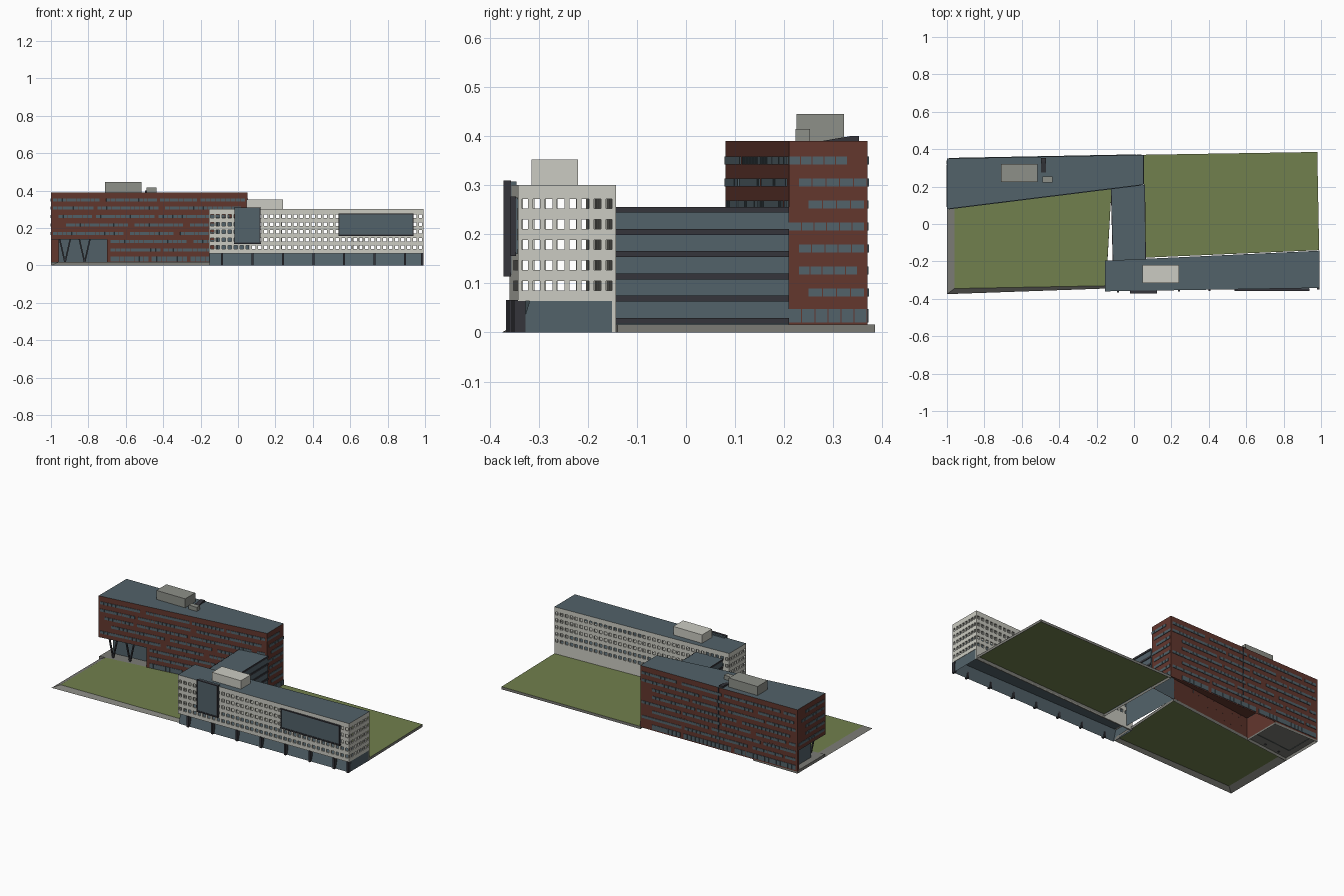
import bpy, bmesh, random
from mathutils import Vector

if "Cube" in bpy.data.objects:
    bpy.data.objects.remove(bpy.data.objects["Cube"])

random.seed(4)
UP = Vector((0, 0, 1))


def material(name, r, g, b):
    m = bpy.data.materials.new(name)
    m.diffuse_color = (r, g, b, 1)
    m.use_nodes = True
    m.node_tree.nodes["Principled BSDF"].inputs["Base Color"].default_value = m.diffuse_color
    return m


SLATE = material("slate glass", 0.085, 0.122, 0.143)
WHITE = material("pale plaster", 0.60, 0.60, 0.54)
BRICK = material("red brick", 0.125, 0.038, 0.027)
GRASS = material("lawn green", 0.165, 0.215, 0.075)
DARK = material("dark metal", 0.035, 0.036, 0.044)
STONE = material("grey concrete", 0.20, 0.20, 0.18)
GREY = material("roof plant grey", 0.27, 0.28, 0.25)


def finish(name, bm, *mats):
    me = bpy.data.meshes.new(name)
    bm.to_mesh(me)
    bm.free()
    for m in mats:
        me.materials.append(m)
    ob = bpy.data.objects.new(name, me)
    bpy.context.collection.objects.link(ob)
    return ob


def prism(name, poly, z0, z1, mat, top_mat=None, top=None, bottom=False):
    """Walls and roof over a counter-clockwise footprint, underside usually open."""
    bm = bmesh.new()
    lo = [bm.verts.new((x, y, z0)) for x, y in poly]
    hi = [bm.verts.new((x, y, z1)) for x, y in (top or poly)]
    n = len(poly)
    for i in range(n):
        j = (i + 1) % n
        bm.faces.new((lo[i], lo[j], hi[j], hi[i]))
    bm.faces.new(hi).material_index = 1
    if bottom:
        bm.faces.new(lo[::-1])
    return finish(name, bm, mat, top_mat or mat)


def rect(x0, x1, y0, y1):
    return [(x0, y0), (x1, y0), (x1, y1), (x0, y1)]


def box(name, x0, x1, y0, y1, z0, z1, mat):
    return prism(name, rect(x0, x1, y0, y1), z0, z1, mat, bottom=True)


def frame(p0, p1):
    a, b = Vector((*p0, 0)), Vector((*p1, 0))
    d = (b - a).normalized()
    return a, d, d.cross(UP), (b - a).length


def plate(bm, p0, p1, u0, u1, z0, z1, out=0.003):
    """Thin plate on the wall p0-p1, standing just proud of it."""
    a, d, n, _ = frame(p0, p1)
    vs = [[bm.verts.new(a + d * u + UP * z + n * o)
           for u, z in ((u0, z0), (u1, z0), (u1, z1), (u0, z1))] for o in (0, out)]
    bm.faces.new(vs[1])
    for i in range(4):
        j = (i + 1) % 4
        bm.faces.new((vs[0][i], vs[0][j], vs[1][j], vs[1][i]))


def panes(bm, p0, p1, u0, u1, z0, z1):
    count = max(1, round((u1 - u0) / 0.026))
    step = (u1 - u0) / count
    for i in range(count):
        plate(bm, p0, p1, u0 + i * step, u0 + (i + 1) * step - 0.002, z0, z1)


def punched_wall(name, p0, p1, zbase, ztop, columns):
    """Thin wall with a regular grid of open window holes."""
    a, d, n, length = frame(p0, p1)
    pitch = length / columns
    us = [0] + [(i + s) * pitch for i in range(columns) for s in (0.2, 0.8)] + [length]
    zs = [zbase] + [0.086 + 0.0417 * r + h for r in range(5) for h in (0, 0.019)] + [ztop]
    bm = bmesh.new()
    grid = [[bm.verts.new(a + d * u + UP * z) for u in us] for z in zs]
    for j in range(len(zs) - 1):
        for i in range(len(us) - 1):
            if not (i % 2 and j % 2):
                bm.faces.new((grid[j][i], grid[j][i + 1], grid[j + 1][i + 1], grid[j + 1][i]))
    ob = finish(name, bm, WHITE)
    mod = ob.modifiers.new("thickness", "SOLIDIFY")
    mod.thickness, mod.offset = 0.008, -1


# Lawns on low concrete plinths
prism("left_lawn_plinth", [(-1, -0.375), (-0.15, -0.345), (-0.12, 0.19), (-1, 0.085)],
      0, 0.018, STONE, GRASS, [(-0.96, -0.345), (-0.15, -0.33), (-0.12, 0.19), (-0.96, 0.09)])
prism("right_lawn_plinth", [(0.06, -0.18), (0.99, -0.14), (0.98, 0.385), (0.05, 0.37)],
      0, 0.016, STONE, GRASS)
prism("lobby_paving", [(-1, 0.085), (-0.7, 0.12), (-0.7, 0.35), (-1, 0.35)], 0, 0.018, STONE)

# Brick block: raised upper volume, lower volume and rear wall of the undercut
A, B, C, D = (-1, 0.08), (0.05, 0.21), (0.05, 0.37), (-1, 0.35)
E, F = (-0.7, 0.117), (-0.7, 0.356)
prism("brick_upper_block", [A, B, C, D], 0.14, 0.39, BRICK, SLATE)
prism("brick_lower_block", [E, B, C, F], 0.012, 0.14, BRICK)
prism("brick_rear_wall", [(-1, 0.335), (-0.7, 0.341), F, D], 0.012, 0.14, BRICK)
prism("undercut_soffit", [A, E, F, D], 0.137, 0.14, SLATE, bottom=True)
prism("lobby_glass", [(-0.96, 0.16), (-0.7, 0.185), (-0.7, 0.34), (-0.96, 0.335)],
      0.015, 0.137, SLATE)

# Staggered strip windows on the four brick sides
bm = bmesh.new()
right_spans = [(0, .12), (.02, .16), (.04, .155), (0, .155),
               (.02, .155), (.02, .14), (.04, .155), (0, .16)]
for row in range(8):
    z0 = 0.342 - 0.0447 * row
    z1 = z0 + 0.016
    if row == 7:
        z0, z1 = 0.02, 0.048
    panes(bm, B, C, *right_spans[row], z0, z1)
    for p0, p1, side in ((A, B, "front"), (C, D, "back"), (D, A, "left")):
        low = z0 < 0.14
        if side == "left" and low:
            continue
        end = frame(p0, p1)[3] - 0.01
        u = 0.32 if side == "front" and low else random.choice((0.01, 0.04, 0.08))
        while u < end - 0.03:
            stop = min(end, u + random.uniform(0.18, 0.42))
            panes(bm, p0, p1, u, stop, z0, z1)
            u = stop + random.choice((0.015, 0.02, 0.035))
finish("brick_strip_windows", bm, SLATE)

bm = bmesh.new()
plate(bm, C, D, 0.518, 0.524, 0.012, 0.39, 0.002)
finish("rear_expansion_joint", bm, DARK)

# V-shaped columns under the overhang
for k, x in enumerate((-0.925, -0.82)):
    for s in (-1, 1):
        y = 0.11 + 0.124 * (x + 0.96)
        foot = rect(x - 0.004, x + 0.004, y - 0.004, y + 0.004)
        head = [(px + s * 0.028, py) for px, py in foot]
        prism(f"v_column_{k}_{'left' if s < 0 else 'right'}", foot, 0.015, 0.138, DARK, top=head)

# Roof plant on the brick block
box("brick_roof_plant", -0.71, -0.515, 0.225, 0.322, 0.388, 0.445, GREY)
box("roof_stair_box", -0.49, -0.435, 0.223, 0.253, 0.388, 0.415, GREY)
prism("roof_ramp", rect(-0.497, -0.47, 0.265, 0.352), 0.388, 0.40, DARK,
      top=rect(-0.497, -0.47, 0.335, 0.352))

# Glazed link between the two blocks, with dark floor bands
link = [(-0.11, -0.2), (0.06, -0.19), (0.055, 0.21), (-0.12, 0.192)]
prism("link_block", link, 0.012, 0.255, SLATE)
bm = bmesh.new()
for i in range(6):
    z = 0.018 + 0.0452 * i
    for p0, p1 in ((link[1], link[2]), (link[3], link[0])):
        plate(bm, p0, p1, 0, frame(p0, p1)[3], z, min(z + 0.012, 0.2555), 0.004)
finish("link_floor_bands", bm, DARK)

# White block: four punched walls, roof and roof plant
P, Q, R, S = (-0.155, -0.36), (0.992, -0.342), (0.992, -0.143), (-0.155, -0.196)
punched_wall("white_front_wall", P, Q, 0.064, 0.30, 36)
punched_wall("white_right_wall", Q, R, 0.064, 0.30, 8)
punched_wall("white_back_wall", R, S, 0.0, 0.30, 36)
punched_wall("white_left_wall", S, P, 0.064, 0.30, 7)
prism("white_block_roof", [P, Q, R, S], 0.297, 0.3005, WHITE, SLATE, bottom=True)
box("white_roof_plant", 0.045, 0.24, -0.315, -0.22, 0.298, 0.352, WHITE)

# Glazed ground floor with a leaning front, and its piers
prism("ground_floor_glass", [(-0.153, -0.355), (0.99, -0.338), (0.99, -0.148), (-0.153, -0.2)],
      0, 0.066, SLATE, top=[(-0.153, -0.335), (0.99, -0.318), (0.99, -0.148), (-0.153, -0.2)])
for k in range(8):
    x = min(-0.085 + 0.163 * k, 0.985)
    y = -0.36 + 0.0157 * (x + 0.155)
    box(f"ground_floor_pier_{k}", x - 0.006, x + 0.006, y - 0.008, y + 0.015, 0, 0.066, DARK)


# Projecting glass bays with dark rims
def bay(name, x0, x1, z0, z1, depth):
    y = -0.36 + 0.0157 * ((x0 + x1) / 2 + 0.155)
    box(name + "_glass", x0, x1, y - depth, y + 0.012, z0, z1, SLATE)
    f, yf = 0.004, y - depth - 0.003
    box(name + "_rim_bottom", x0 - f, x1 + f, yf, y, z0 - f, z0 + f, DARK)
    box(name + "_rim_top", x0 - f, x1 + f, yf, y, z1 - f / 2, z1 + f / 2, DARK)
    for side, x in (("left", x0), ("right", x1)):
        box(f"{name}_rim_{side}", x - f / 2, x + f / 2, yf, y, z0, z1, DARK)


bay("tall_bay", -0.018, 0.118, 0.118, 0.308, 0.012)
bay("wide_bay", 0.54, 0.935, 0.16, 0.275, 0.009)
